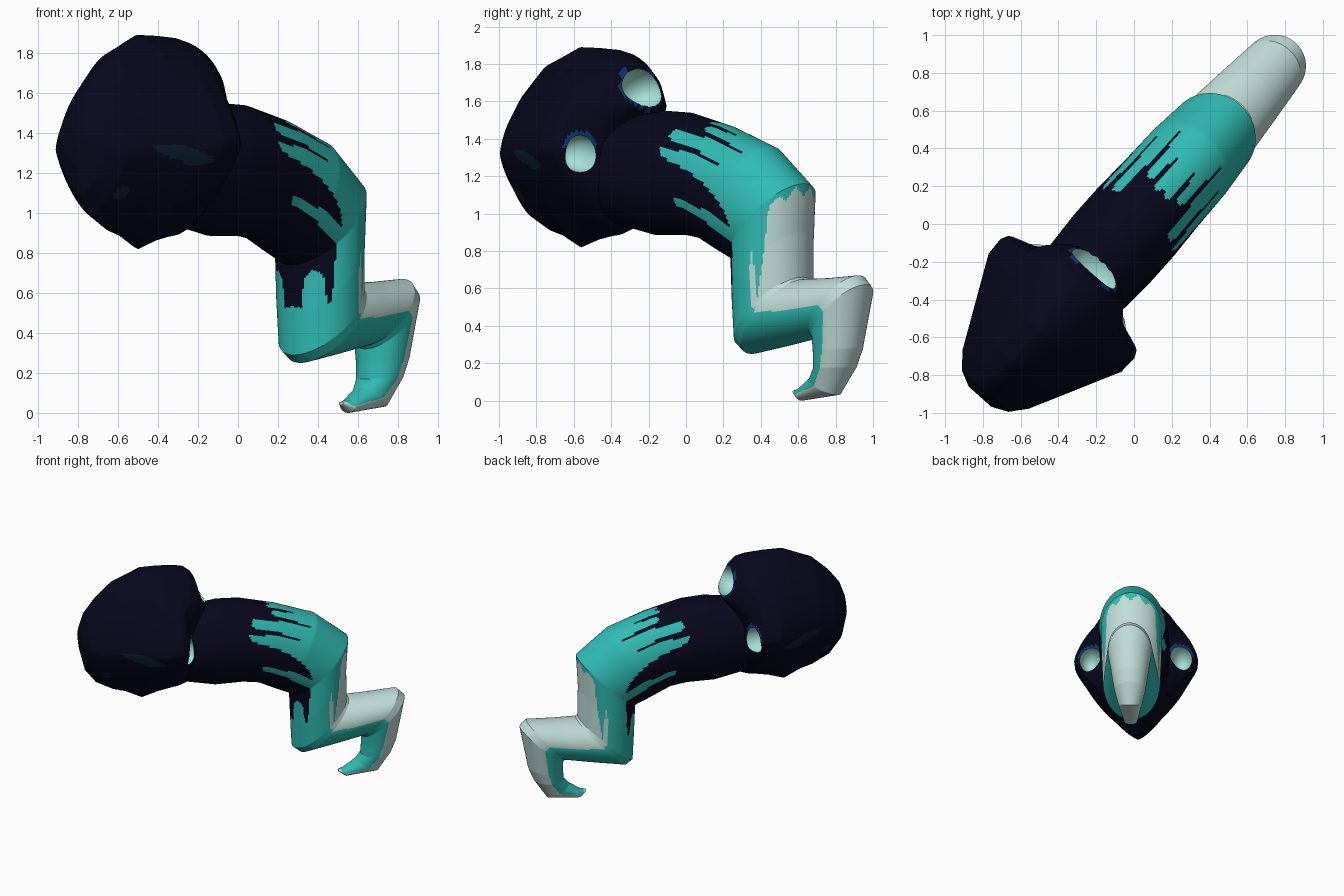
import bpy, bmesh, math
from mathutils import Vector, Matrix

if "Cube" in bpy.data.objects:
    bpy.data.objects.remove(bpy.data.objects["Cube"])

ANG = math.radians(48.3)          # the creature lies along a diagonal
C, S = math.cos(ANG), math.sin(ANG)


def P(u, v, z):
    """u = along the body, v = sideways, z = up"""
    return Vector((C * u - S * v, S * u + C * v, z))


def mat(name, r, g, b):
    m = bpy.data.materials.new(name)
    m.diffuse_color = (r, g, b, 1)
    m.use_nodes = True
    m.node_tree.nodes["Principled BSDF"].inputs["Base Color"].default_value = m.diffuse_color
    return m


MATS = [mat("dark_navy", .0022, .0022, .0125), mat("teal", .028, .50, .45),
        mat("pale_grey_green", .53, .72, .67), mat("mint", .38, .76, .69),
        mat("rim_blue", .006, .035, .17), mat("dull_blue", .004, .012, .030)]
NAVY, TEAL, PALE, MINT, RIM, DULL = range(6)


def lerp_table(table, x):
    if x <= table[0][0]:
        return table[0][1]
    for (a, p), (b, q) in zip(table, table[1:]):
        if x <= b:
            return p + (q - p) * (x - a) / (b - a)
    return table[-1][1]


def dense(rows, sub):
    """Linear in-between rows, returned with their float index"""
    out = []
    for i in range(len(rows) - 1):
        for k in range(sub):
            t = k / sub
            out.append((i + t, [p + (q - p) * t for p, q in zip(rows[i], rows[i + 1])]))
    return out + [(len(rows) - 1, list(rows[-1]))]


def loft(name, rings, colour):
    """rings: lists of points; colour(ring, segment, centre) gives the material"""
    bm = bmesh.new()
    vs = [[bm.verts.new(p) for p in r] for r in rings]
    n = len(vs[0])
    for i in range(len(vs) - 1):
        for j in range(n):
            k = (j + 1) % n
            f = bm.faces.new((vs[i][j], vs[i][k], vs[i + 1][k], vs[i + 1][j]))
            f.material_index = colour(i, j, f.calc_center_median())
    for i, r in ((0, vs[0]), (len(vs) - 2, vs[-1])):
        f = bm.faces.new(r)
        f.material_index = colour(i, 0, f.calc_center_median())
    bmesh.ops.recalc_face_normals(bm, faces=bm.faces[:])
    me = bpy.data.meshes.new(name)
    bm.to_mesh(me)
    bm.free()
    ob = bpy.data.objects.new(name, me)
    bpy.context.collection.objects.link(ob)
    for m in MATS:
        me.materials.append(m)
    return ob


def activate(ob):
    bpy.ops.object.select_all(action='DESELECT')
    ob.select_set(True)
    bpy.context.view_layer.objects.active = ob


# --- body and folded tail: outer u,z / inner u,z / half width
BODY = [(-.50, 1.50, -.50, .95, .25), (-.15, 1.55, -.20, .885, .27),
        (.02, 1.54, .02, .885, .27), (.30, 1.47, .14, .865, .26),
        (.60, 1.36, .27, .80, .255), (.845, 1.16, .40, .74, .235),
        (.83, .90, .41, .50, .23), (.835, .66, .42, .29, .22),
        (.85, .65, .47, .25, .215), (1.02, .655, .70, .29, .195),
        (1.235, .67, .94, .335, .17), (1.285, .62, .955, .32, .165),
        (1.22, .28, .955, .25, .135), (1.18, .18, .95, .17, .12),
        (1.08, .03, .91, .125, .09), (.83, 0, .82, .065, .05), (.775, .04, .775, .055, .015)]
# where teal starts, by angle from the back (a zigzag of streaks)
TEAL_START = [(0, 2.8), (10, 2.6), (14, 3.5), (20, 2.75), (28, 2.75), (34, 4.0),
              (40, 2.2), (52, 2.1), (58, 3.8), (63, 2.0), (72, 2.1), (82, 3.5),
              (95, 4.4), (104, 4.7), (109, 2.6), (116, 2.7), (121, 5.2), (126, 6.1),
              (132, 6.1), (137, 5.4), (150, 5.2), (162, 5.3), (166, 5.9), (180, 5.85)]
# how far pale colour reaches round the back, by position along the body
PALE_REACH = [(5.0, 30), (5.15, 52), (6, 58), (7, 72), (8, 85), (14, 90), (15.4, 95), (15.8, 180)]
SEG = 120
rows = dense(BODY, 28)
rings = []
for s, (ou, oz, iu, iz, b) in rows:
    ring = []
    for j in range(SEG):
        t = 2 * math.pi * j / SEG
        k = (1 + math.cos(t)) / 2
        ring.append(P(iu + (ou - iu) * k, b * math.sin(t), iz + (oz - iz) * k))
    rings.append(ring)


def body_colour(i, j, c):
    s = rows[i][0]
    a = 360 * (j + .5) / SEG
    a = min(a, 360 - a)
    ragged = 5.02 + .22 * abs((a / 14) % 2 - 1)
    if s > ragged and a < lerp_table(PALE_REACH, s):
        return PALE
    if 5.7 < s < 7.5 and abs(a - 77) < 4 * min(1, (s - 5.7) * 2):
        return PALE
    return TEAL if s > lerp_table(TEAL_START, a) else NAVY


body = loft("body_and_tail", rings, body_colour)

# --- three vents at the rear of the head: placement of the hollows
VENTS = []
for u, v, z, size, tilt in ((-.44, .35, 1.32, (.14, .085, .10), 0),
                            (-.44, -.35, 1.32, (.14, .085, .10), 0),
                            (-.32, 0, 1.665, (.14, .15, .11), -.5)):
    VENTS.append(Matrix.Translation(P(u, v, z)) @ Matrix.Rotation(ANG, 4, 'Z')
                 @ Matrix.Rotation(tilt, 4, 'Y') @ Matrix.Diagonal((*size, 1)))
INVERSE = [m.inverted() for m in VENTS]

# --- head: u, top z, bottom z, half width, amount of rear sweep
HEAD = [(-1.225, 1.46, 1.25, .08, 0), (-1.185, 1.57, 1.09, .165, 0), (-1.10, 1.68, .98, .235, 0),
        (-.97, 1.80, .91, .30, 0), (-.87, 1.84, .88, .35, 0), (-.75, 1.89, .82, .41, 0),
        (-.63, 1.885, .86, .47, .3), (-.53, 1.875, .88, .475, .7),
        (-.49, 1.86, .885, .455, 1), (-.46, 1.82, .89, .405, 1), (-.38, 1.50, .92, .23, .5)]
SWEEP = [(1.38, 0), (1.57, .23), (1.78, .11), (1.86, .07)]
HSEG = 120
hrings = []
for s, (u, zt, zb, w, k) in dense(HEAD, 8):
    zc = zb + (zt - zb) * .47
    ring = []
    for j in range(HSEG):
        t = 2 * math.pi * j / HSEG
        cz, sv = math.cos(t), math.sin(t)
        e = 2 / (1.5 if cz > 0 else 1.35)
        v = w * math.copysign(abs(sv) ** e, sv)
        z = zc + (zt - zc if cz > 0 else zc - zb) * math.copysign(abs(cz) ** e, cz)
        back = k * lerp_table(SWEEP, z) * max(0, 1 - (v / .32) ** 2)
        ring.append(P(u + back, v, z))
    hrings.append(ring)


def head_colour(i, j, c):
    u, v = C * c.x + S * c.y, abs(-S * c.x + C * c.y)
    slash = 1.29 - .25 * (u + .8)
    if v > .18 and abs(c.z - slash) < .04 * (1 - ((u + .81) / .17) ** 2):
        return DULL                                   # side markings
    if abs(u + 1.05) < .035 and abs(c.z - 1.10) < .03:
        return DULL                                   # small chin spots
    for n, inv in enumerate(INVERSE):                 # speckled vent rims
        q = inv @ c
        if q.length < (1.22 if n < 2 else 1.12) and (n == 2 or q.z > .35):
            return RIM
    return NAVY


head = loft("head", hrings, head_colour)

# --- hollow the vents out of the head
for matrix in VENTS:
    bm = bmesh.new()
    bmesh.ops.create_uvsphere(bm, u_segments=24, v_segments=16, radius=1)
    for f in bm.faces:
        f.material_index = MINT
        f.smooth = True
    bm.transform(matrix)
    me = bpy.data.meshes.new("vent_cutter")
    bm.to_mesh(me)
    bm.free()
    for m in MATS:
        me.materials.append(m)
    cutter = bpy.data.objects.new("vent_cutter", me)
    bpy.context.collection.objects.link(cutter)
    cutter.hide_render = True
    activate(head)
    mod = head.modifiers.new("vent", 'BOOLEAN')
    mod.operation, mod.solver, mod.object = 'DIFFERENCE', 'EXACT', cutter
    bpy.ops.object.modifier_apply(modifier=mod.name)
    bpy.data.objects.remove(cutter)

for ob in (body, head):
    activate(ob)
    bpy.ops.object.shade_smooth_by_angle(angle=math.radians(35))
